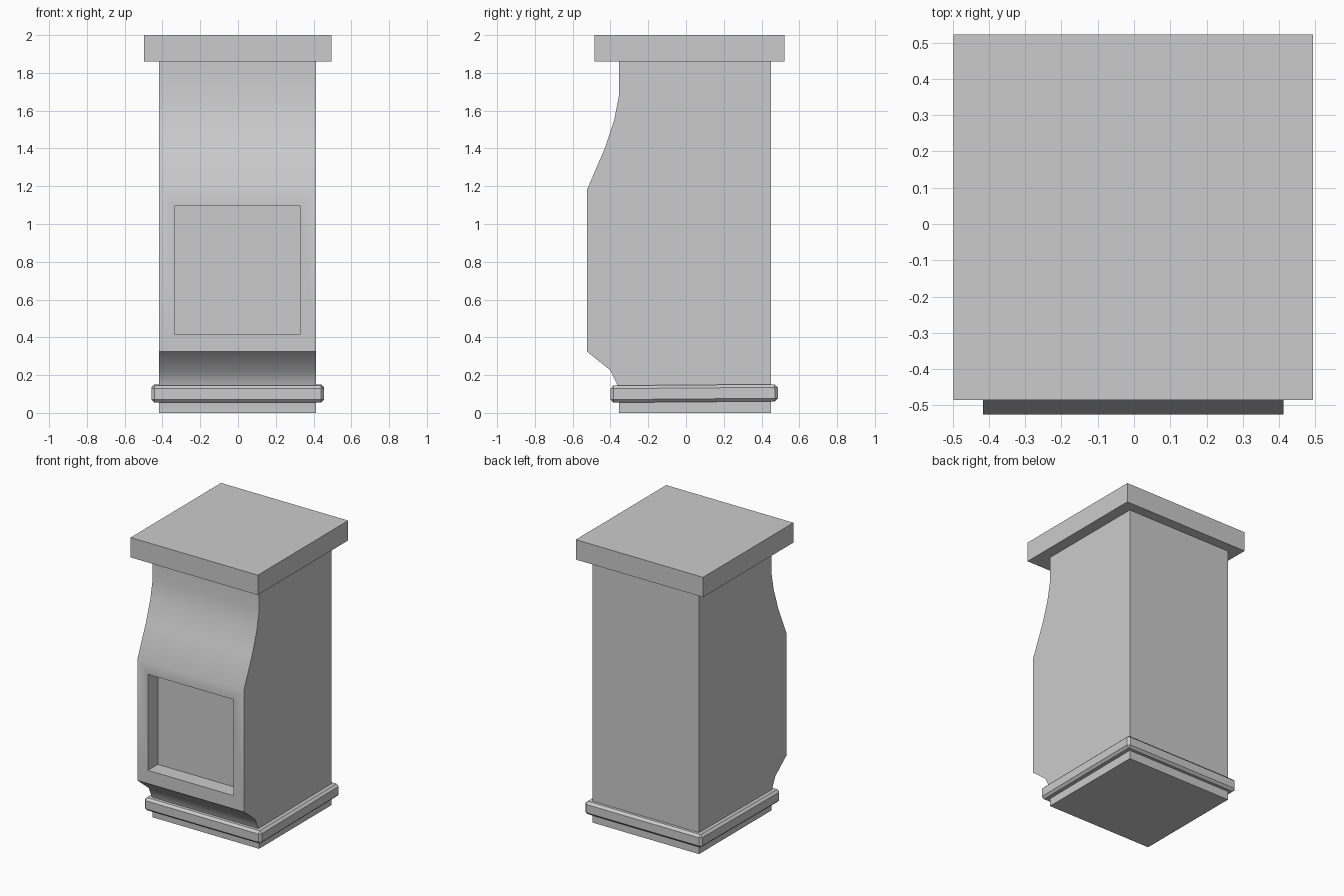
import bpy, bmesh
from mathutils import Vector

if "Cube" in bpy.data.objects:
    bpy.data.objects.remove(bpy.data.objects["Cube"])


def finish(name, bm):
    bmesh.ops.recalc_face_normals(bm, faces=bm.faces)
    mesh = bpy.data.meshes.new(name)
    bm.to_mesh(mesh)
    bm.free()
    obj = bpy.data.objects.new(name, mesh)
    bpy.context.collection.objects.link(obj)
    return obj


def box(name, low, high):
    low, high = Vector(low), Vector(high)
    bm = bmesh.new()
    bmesh.ops.create_cube(bm, size=1)
    bmesh.ops.scale(bm, vec=high - low, verts=bm.verts)
    bmesh.ops.translate(bm, vec=(low + high) / 2, verts=bm.verts)
    return finish(name, bm)


# Pillar body: side profile (y, z) extruded across x
profile = [(0.45, 0), (-0.355, 0), (-0.355, 0.13), (-0.40, 0.225),
           (-0.525, 0.325), (-0.525, 1.18), (-0.43, 1.40), (-0.38, 1.55),
           (-0.355, 1.68), (-0.355, 1.86), (0.45, 1.86)]
bm = bmesh.new()
side = bm.faces.new([bm.verts.new((-0.417, y, z)) for y, z in profile])
ext = bmesh.ops.extrude_face_region(bm, geom=[side], use_keep_orig=True)
bmesh.ops.translate(bm, vec=(0.83, 0, 0),
                    verts=[g for g in ext["geom"] if isinstance(g, bmesh.types.BMVert)])
bmesh.ops.recalc_face_normals(bm, faces=bm.faces)

# Recessed front panel
panel = next(f for f in bm.faces if all(abs(v.co.y + 0.525) < 1e-4 for v in f.verts))
bmesh.ops.inset_individual(bm, faces=[panel], thickness=0.085)
for v in panel.verts:
    v.co.x = 0.332 if v.co.x > 0 else -0.335
    v.co.z = 1.095 if v.co.z > 0.7 else 0.418
inner = bmesh.ops.extrude_discrete_faces(bm, faces=[panel])["faces"][0]
bmesh.ops.translate(bm, vec=(0, 0.11, 0), verts=inner.verts)
body = finish("pillar_body", bm)
bpy.context.view_layer.objects.active = body
body.select_set(True)
bpy.ops.object.shade_smooth_by_angle(angle=0.56)

# Top slab
box("top_slab", (-0.498, -0.485, 1.86), (0.494, 0.522, 2.0))

# Chamfered base moulding, tilted very slightly towards the back
moulding = box("base_moulding", (-0.458, -0.443, -0.045), (0.455, 0.443, 0.045))
moulding.location = (0, 0.043, 0.103)
moulding.rotation_euler.x = 0.008
bevel = moulding.modifiers.new("chamfer", "BEVEL")
bevel.width = 0.016
bevel.segments = 1
